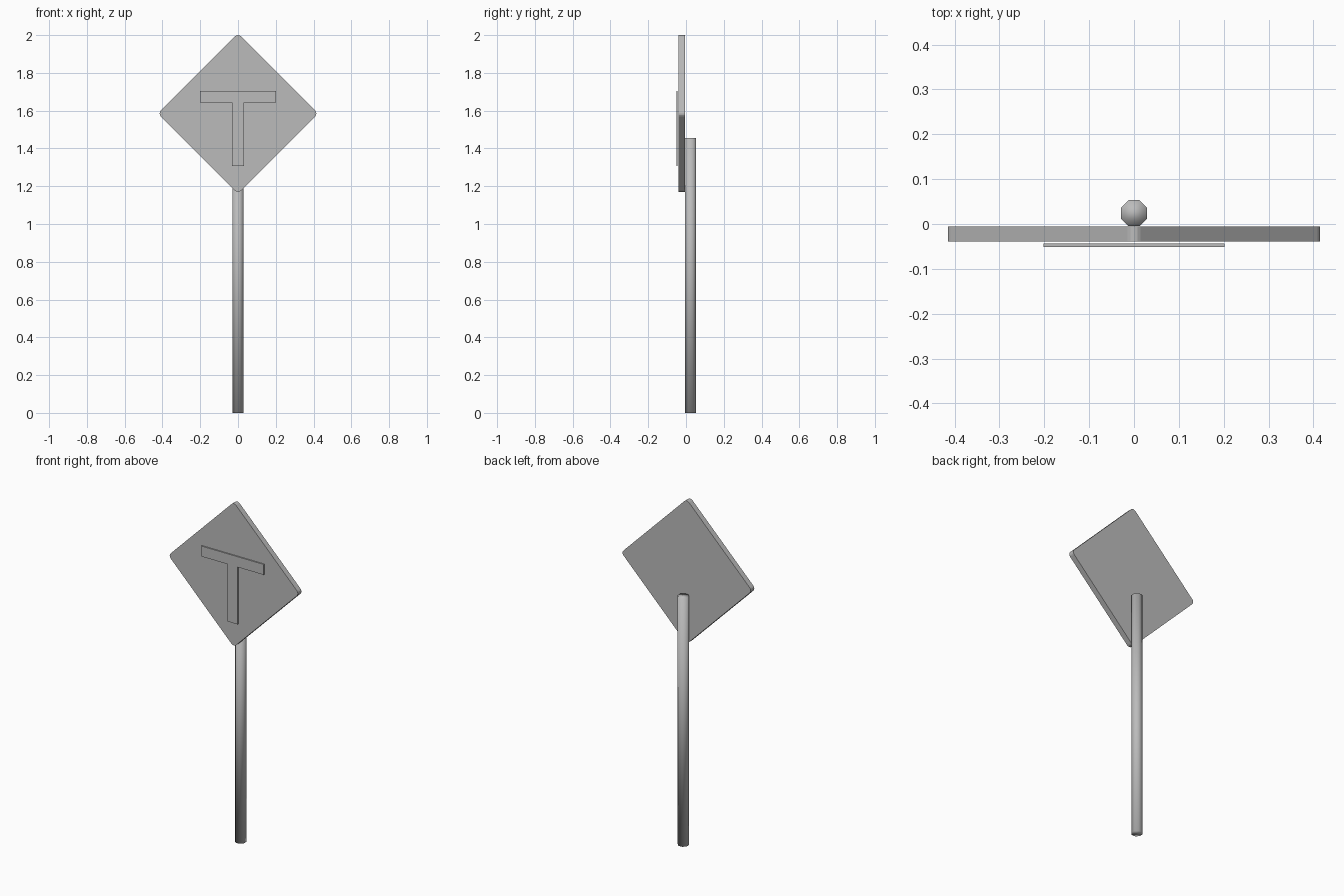
import bpy
import bmesh
from math import pi, cos, sin, sqrt

cube = bpy.data.objects.get("Cube")
if cube:
    bpy.data.objects.remove(cube, do_unlink=True)

# One plain grey for the whole sign
grey = bpy.data.materials.new("grey_metal")
grey.use_nodes = True
colour = (0.5, 0.5, 0.5, 1)
grey.diffuse_color = colour
grey.node_tree.nodes["Principled BSDF"].inputs["Base Color"].default_value = colour


def extrude_profile(name, points, start, depth, place, smooth=False):
    """Extrude a flat outline; place maps (u, v, distance) to x, y, z."""
    bm = bmesh.new()
    face = bm.faces.new([bm.verts.new(place(u, v, start)) for u, v in points])
    top = bmesh.ops.extrude_face_region(bm, geom=[face])["geom"]
    offset = [b - a for a, b in zip(place(0, 0, start), place(0, 0, start + depth))]
    bmesh.ops.translate(bm, vec=offset,
                        verts=[g for g in top if isinstance(g, bmesh.types.BMVert)])
    bmesh.ops.recalc_face_normals(bm, faces=bm.faces)
    for f in bm.faces:
        f.smooth = smooth
    mesh = bpy.data.meshes.new(name)
    bm.to_mesh(mesh)
    bm.free()
    mesh.materials.append(grey)
    obj = bpy.data.objects.new(name, mesh)
    bpy.context.collection.objects.link(obj)
    return obj


def upright(u, v, d):
    return (u, d, v)


def lying(u, v, d):
    return (u, v, d)


# Octagonal post, shaded smooth over its caps
radius = 0.029 / cos(pi / 8)
octagon = [(radius * cos((i + 0.5) * pi / 4), 0.024 + radius * sin((i + 0.5) * pi / 4))
           for i in range(8)]
extrude_profile("post", octagon, 0, 1.455, lying, smooth=True)

# Diamond plate with small rounded corners
round_r = 0.021
reach = 0.415 - round_r
centre_z = 2 - 0.415
diamond = []
for corner in range(4):
    for step in (-1, -0.5, 0, 0.5, 1):
        a = corner * pi / 2
        b = a + step * pi / 4
        diamond.append((reach * cos(a) + round_r * cos(b),
                        centre_z + reach * sin(a) + round_r * sin(b)))
extrude_profile("sign_plate", diamond, -0.039, 0.033, upright)

# Raised junction symbol: a crossbar with a stem
half = [(0.033, 1.307), (0.033, 1.642), (0.202, 1.642), (0.202, 1.703)]
symbol = half + [(-x, z) for x, z in reversed(half)]
extrude_profile("junction_symbol", symbol, -0.051, 0.007, upright)
